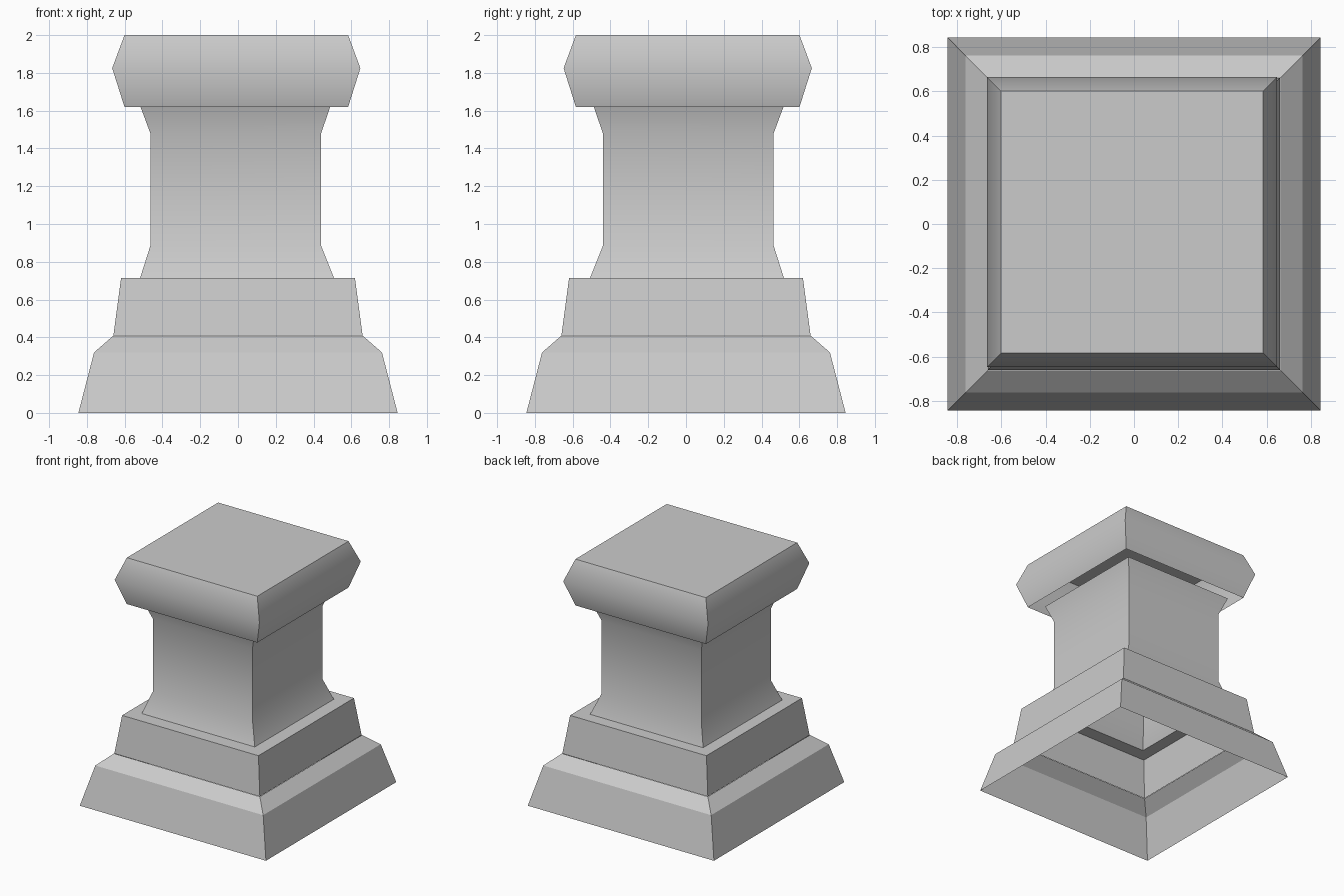
import bpy
import bmesh
import math

cube = bpy.data.objects.get("Cube")
if cube:
    bpy.data.objects.remove(cube, do_unlink=True)

stone = bpy.data.materials.new("grey_stone")
stone.use_nodes = True
grey = (0.6, 0.6, 0.6, 1)
stone.diffuse_color = grey
stone.node_tree.nodes["Principled BSDF"].inputs["Base Color"].default_value = grey


def square_shell(name, profile, capped=False, smooth=False):
    """Stack square rings (half width, height, diagonal shift) into an open shell."""
    bm = bmesh.new()
    corners = [(-1, -1), (1, -1), (1, 1), (-1, 1)]
    rings = [[bm.verts.new((sx * r - s, sy * r + s, z)) for sx, sy in corners]
             for r, z, s in profile]
    for low, high in zip(rings, rings[1:]):
        for i in range(4):
            j = (i + 1) % 4
            bm.faces.new((low[i], low[j], high[j], high[i]))
    if capped:
        bm.faces.new(rings[-1])
    mesh = bpy.data.meshes.new(name)
    bm.to_mesh(mesh)
    bm.free()
    mesh.materials.append(stone)
    obj = bpy.data.objects.new(name, mesh)
    bpy.context.collection.objects.link(obj)
    if smooth:
        bpy.ops.object.select_all(action='DESELECT')
        bpy.context.view_layer.objects.active = obj
        obj.select_set(True)
        bpy.ops.object.shade_smooth_by_angle(angle=math.radians(50))
    return obj


# Splayed foot, open underneath
square_shell("foot", [(0.845, 0, 0), (0.762, 0.32, 0), (0.662, 0.407, 0)])

# Second tier with its ledge running in to the shaft
square_shell("upper_step", [(0.66, 0.407, 0), (0.619, 0.715, 0), (0.513, 0.715, 0.005)])

# Flared shaft
square_shell("shaft", [(0.513, 0.715, 0.005), (0.452, 0.885, 0.012),
                       (0.452, 1.48, 0.012), (0.502, 1.62, 0.014)], smooth=True)

# Bulging cap, open underneath
square_shell("cap", [(0.592, 1.62, 0.009), (0.657, 1.825, 0.009),
                     (0.592, 2.0, 0.009)], capped=True, smooth=True)
